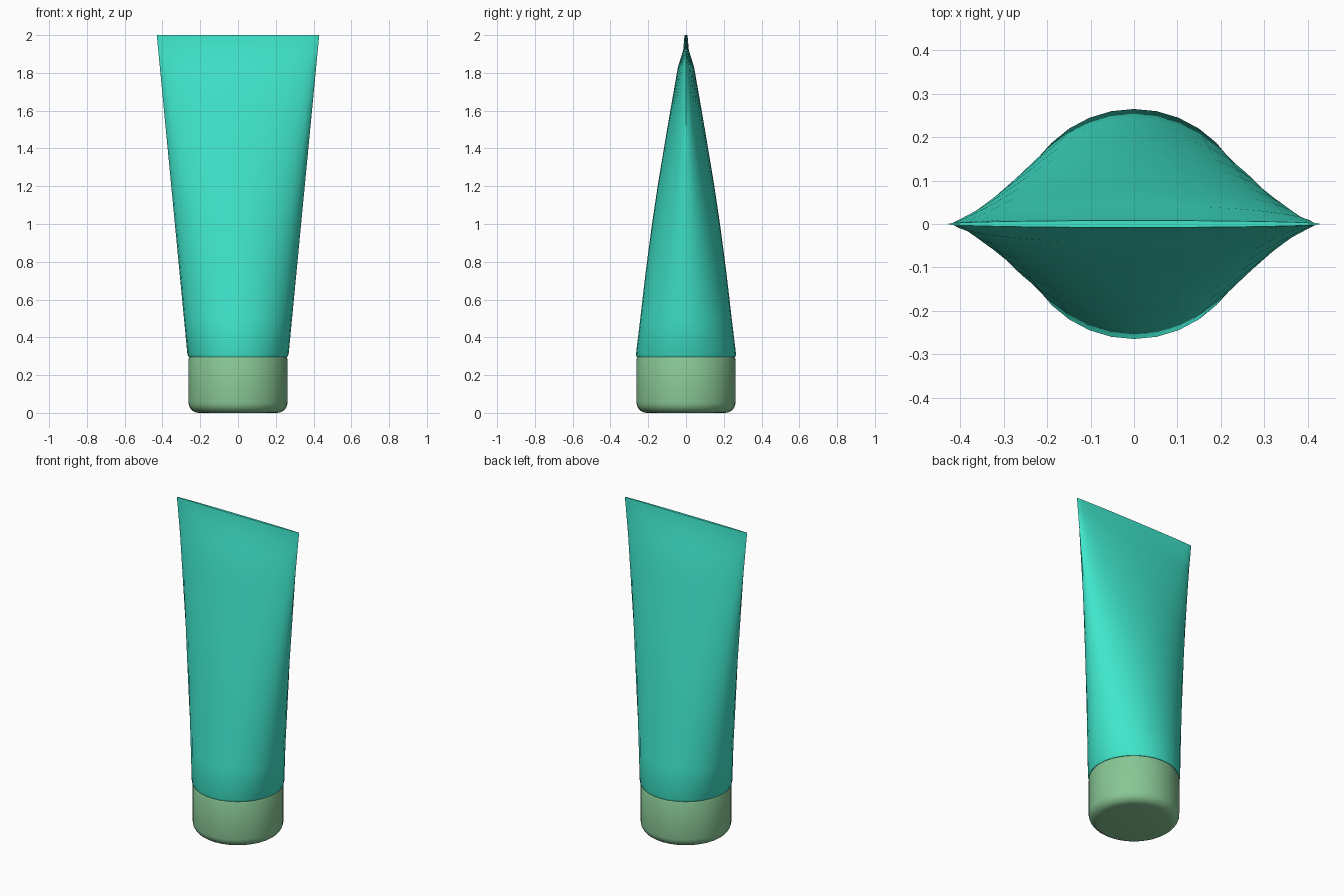
import bpy, bmesh, math

if "Cube" in bpy.data.objects:
    bpy.data.objects.remove(bpy.data.objects["Cube"])

SEG = 32


def material(name, rgb):
    m = bpy.data.materials.new(name)
    m.diffuse_color = (*rgb, 1)
    m.use_nodes = True
    m.node_tree.nodes["Principled BSDF"].inputs["Base Color"].default_value = m.diffuse_color
    return m


def loft(name, sections, mat, seg=SEG):
    """Skin elliptical sections given as (z, half width, half depth)."""
    bm = bmesh.new()
    rings = []
    for z, a, b in sections:
        rings.append([bm.verts.new((a * math.cos(2 * math.pi * i / seg),
                                    b * math.sin(2 * math.pi * i / seg), z))
                      for i in range(seg)])
    for lo, hi in zip(rings, rings[1:]):
        for i in range(seg):
            j = (i + 1) % seg
            bm.faces.new((lo[i], lo[j], hi[j], hi[i]))
    bm.faces.new(rings[0][::-1])
    bm.faces.new(rings[-1])
    bmesh.ops.recalc_face_normals(bm, faces=bm.faces)
    mesh = bpy.data.meshes.new(name)
    bm.to_mesh(mesh)
    bm.free()
    obj = bpy.data.objects.new(name, mesh)
    bpy.context.collection.objects.link(obj)
    mesh.materials.append(mat)
    bpy.ops.object.select_all(action='DESELECT')
    bpy.context.view_layer.objects.active = obj
    obj.select_set(True)
    bpy.ops.object.shade_smooth_by_angle(angle=math.radians(40))
    return obj


# Squeeze tube: round at the shoulder, pinched to a flat crimp at the top
depths = [(0.31, 0.265), (0.5, 0.242), (0.75, 0.213), (1.0, 0.18), (1.2, 0.15),
          (1.4, 0.117), (1.6, 0.083), (1.83, 0.043), (1.92, 0.015), (2.0, 0.008)]
body = [(0.295, 0.26, 0.26)]
body += [(z, 0.268 + (z - 0.31) * 0.162 / 1.69, d) for z, d in depths]
loft("tube_body", body, material("teal_plastic", (0.05, 0.79, 0.60)))

# Screw cap with a rounded lower edge
R, r = 0.262, 0.055
cap = []
for k in range(7):
    t = math.pi / 2 * k / 6
    rad = R - r + r * math.sin(t)
    cap.append((r - r * math.cos(t), rad, rad))
cap += [(0.285, R, R), (0.295, R - 0.005, R - 0.005)]
loft("cap", cap, material("green_plastic", (0.25, 0.57, 0.30)))
